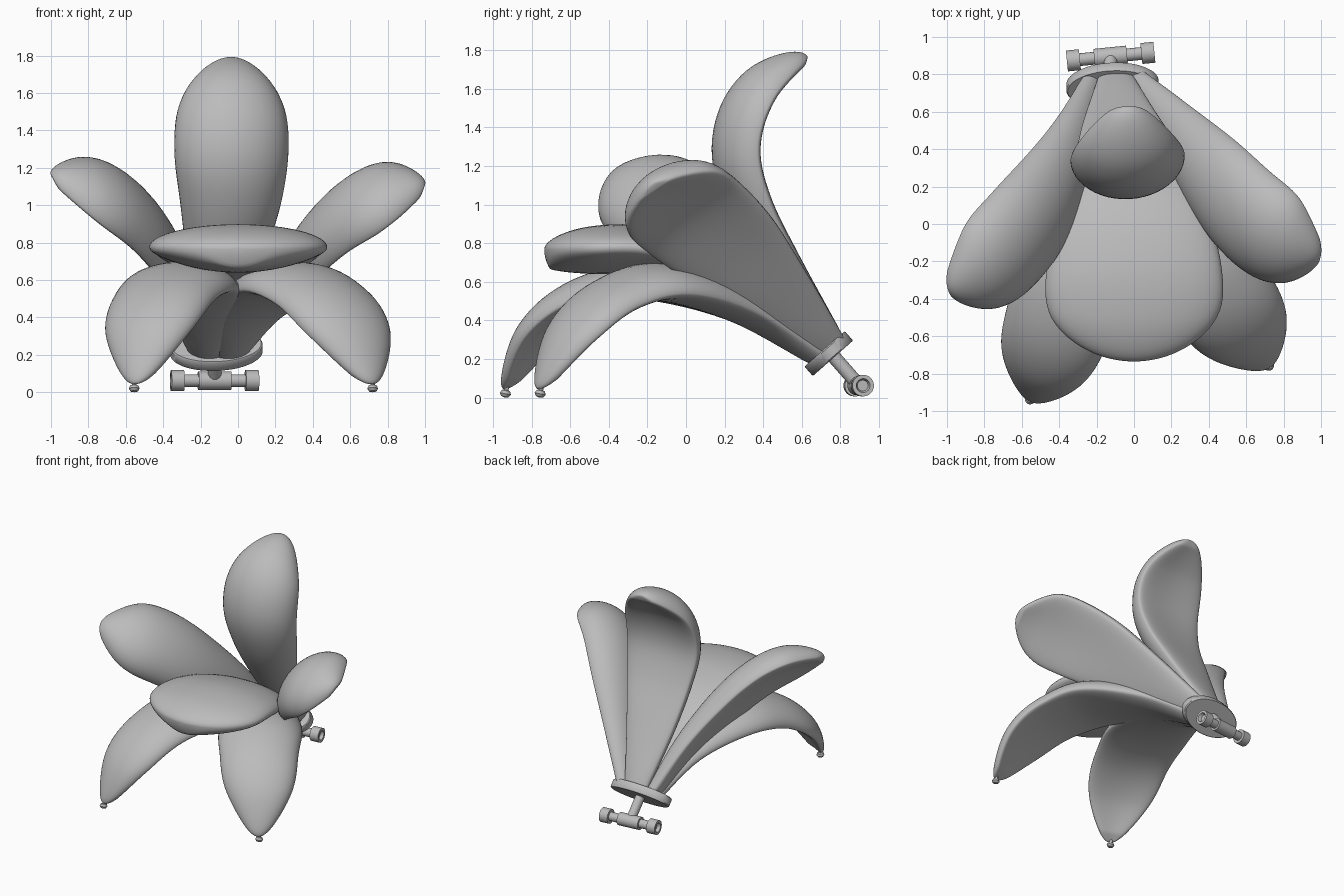
import bpy, bmesh, math
from mathutils import Vector

cube = bpy.data.objects.get("Cube")
if cube:
    bpy.data.objects.remove(cube, do_unlink=True)

grey = bpy.data.materials.new("plain grey")
grey.use_nodes = True
COLOUR = (0.5, 0.5, 0.5, 1)
grey.diffuse_color = COLOUR
grey.node_tree.nodes["Principled BSDF"].inputs["Base Color"].default_value = COLOUR


def skin(name, rings, angle=40):
    """Join equal closed rings of points into a capped, smooth shaded solid."""
    bm = bmesh.new()
    loops = [[bm.verts.new(p) for p in ring] for ring in rings]
    n = len(loops[0])
    for a, b in zip(loops, loops[1:]):
        for i in range(n):
            j = (i + 1) % n
            bm.faces.new((a[i], a[j], b[j], b[i]))
    bm.faces.new(loops[0])
    bm.faces.new(loops[-1])
    bmesh.ops.recalc_face_normals(bm, faces=bm.faces)
    mesh = bpy.data.meshes.new(name)
    bm.to_mesh(mesh)
    bm.free()
    mesh.materials.append(grey)
    ob = bpy.data.objects.new(name, mesh)
    bpy.context.collection.objects.link(ob)
    bpy.ops.object.select_all(action='DESELECT')
    ob.select_set(True)
    bpy.context.view_layer.objects.active = ob
    bpy.ops.object.shade_smooth_by_angle(angle=math.radians(angle))


def spline(pts, t):
    """Catmull-Rom curve through pts, t from 0 to 1."""
    n = len(pts) - 1
    i = min(int(t * n), n - 1)
    f = t * n - i
    b, c = pts[i], pts[i + 1]
    a = pts[i - 1] if i else b * 2 - c
    d = pts[i + 2] if i + 2 <= n else c * 2 - b
    return (b * 2 + (c - a) * f + (a * 2 - b * 5 + c * 4 - d) * f ** 2
            + (b * 3 - a - c * 3 + d) * f ** 3) * 0.5


FORWARD = Vector((0, -0.66, 0.75))


def petal(name, spine, widths, side, bulge, under, rim=0.045, blunt=7, steps=46, across=24):
    """Padded petal: domed inside, rolled rim, back swelling (or hollow) from base to tip."""
    pts = [Vector(p) for p in spine]
    wid = [Vector((w, 0)) for w in widths]
    widest = max(widths)
    rings = []
    for k in range(steps + 1):
        t = 0.9995 * (1 - (1 - k / steps) ** 1.8)
        p = spline(pts, t)
        tangent = (spline(pts, min(t + 0.01, 1)) - spline(pts, max(t - 0.01, 0))).normalized()
        s = Vector(side)
        s = (s - tangent * s.dot(tangent)).normalized()
        n = tangent.cross(s)
        if n.dot(FORWARD) < 0:
            n = -n
        w = spline(wid, t).x * math.sqrt(1 - t ** blunt)
        scale = w / widest
        roll = rim * min(1, 3 * scale)
        back = (under[0] + (under[1] - under[0]) * t) * scale
        top, bottom = [], []
        for i in range(across + 1):
            u = -math.cos(math.pi * i / across)
            arch = max(1 - u * u, 0)
            top.append(p + s * (w * u) + n * (bulge * scale * arch ** 0.52))
            if 0 < i < across:
                bottom.append(p + s * (w * u) - n * (roll * arch ** 0.4 + back * arch ** 1.3))
        rings.append(top + bottom[::-1])
    skin(name, rings, 60)


def lathe(name, profile, centre, axis, across, squash=1, sides=40):
    """Revolve (radius, height) points about axis; squash flattens it."""
    z = Vector(axis).normalized()
    x = Vector(across)
    x = (x - z * x.dot(z)).normalized()
    y = z.cross(x) * squash
    c = Vector(centre)
    rings = []
    for r, h in profile:
        rings.append([c + z * h + (x * math.cos(a) + y * math.sin(a)) * max(r, 0.0005)
                      for a in (2 * math.pi * i / sides for i in range(sides))])
    skin(name, rings)


# Upper petals, curling back at their tips
petal("top_petal",
      [(-0.1, 0.79, 0.27), (-0.07, 0.55, 0.72), (-0.04, 0.4, 1.04),
       (-0.035, 0.35, 1.3), (-0.035, 0.43, 1.55), (-0.035, 0.625, 1.775)],
      [0.09, 0.205, 0.275, 0.31, 0.305, 0.22], (1, 0.06, 0), 0.22, (0, -0.05))
UPPER_WIDTHS = [0.09, 0.19, 0.275, 0.31, 0.305, 0.2]
petal("left_upper_petal",
      [(0.0, 0.76, 0.24), (0.25, 0.48, 0.53), (0.46, 0.24, 0.76),
       (0.65, 0.04, 0.93), (0.83, -0.09, 1.03), (0.995, -0.18, 1.11)],
      UPPER_WIDTHS, (0.25, 0.76, 0.58), 0.21, (0, -0.05))
petal("right_upper_petal",
      [(-0.22, 0.74, 0.24), (-0.34, 0.43, 0.53), (-0.49, 0.15, 0.76),
       (-0.65, -0.06, 0.94), (-0.82, -0.23, 1.06), (-0.99, -0.36, 1.16)],
      UPPER_WIDTHS, (-0.32, 0.75, 0.55), 0.21, (0, -0.05))

# Broad flat petal in the middle, padded on both sides
petal("middle_petal",
      [(-0.1, 0.75, 0.22), (-0.06, 0.4, 0.5), (-0.02, 0.1, 0.69),
       (0, -0.2, 0.77), (0, -0.48, 0.775), (0, -0.735, 0.765)],
      [0.12, 0.23, 0.38, 0.465, 0.495, 0.42], (1, 0, 0), 0.125, (0.06, 0.06),
      rim=0.08, blunt=8)

# Lower petals, arching down to the ground
LOWER_WIDTHS = [0.09, 0.21, 0.305, 0.295, 0.275, 0.17]
petal("left_lower_petal",
      [(-0.05, 0.72, 0.2), (0.08, 0.3, 0.44), (0.28, -0.1, 0.545),
       (0.45, -0.37, 0.485), (0.6, -0.58, 0.31), (0.72, -0.765, 0.045)],
      LOWER_WIDTHS, (0.88, 0.44, -0.02), 0.15, (0.05, -0.07))
petal("right_lower_petal",
      [(-0.17, 0.72, 0.2), (-0.2, 0.3, 0.44), (-0.29, -0.15, 0.545),
       (-0.39, -0.48, 0.495), (-0.48, -0.74, 0.32), (-0.55, -0.945, 0.045)],
      LOWER_WIDTHS, (-0.9, 0.4, -0.02), 0.15, (0.05, -0.07))

# Small feet under the lower petal tips
for label, x, y in (("left_foot", 0.72, -0.76), ("right_foot", -0.555, -0.94)):
    lathe(label, [(0, 0), (0.02, 0.005), (0.029, 0.02), (0.022, 0.036),
                  (0.012, 0.04), (0.012, 0.07)], (x, y, 0), (0, 0.2, 1), (1, 0, 0), sides=20)

# Oval mounting plate, stem and crossbar with cupped ends
BAR = Vector((1, 0.1, 0))
lathe("mounting_plate", [(0, -0.033), (0.24, -0.033), (0.247, -0.026),
                         (0.247, 0.026), (0.24, 0.033), (0, 0.033)],
      (-0.115, 0.74, 0.228), FORWARD, BAR, squash=0.56, sides=56)
lathe("stem", [(0.036, 0), (0.036, 0.22)], (-0.125, 0.895, 0.065), FORWARD, BAR, sides=24)
half = [(0, 0.21), (0.028, 0.21), (0.036, 0.235), (0.056, 0.235), (0.056, 0.165),
        (0.034, 0.165), (0.034, 0.088), (0.05, 0.088)]
lathe("crossbar", [(r, -h) for r, h in half] + half[::-1],
      (-0.125, 0.895, 0.062), BAR, (0, 0, 1), sides=32)
